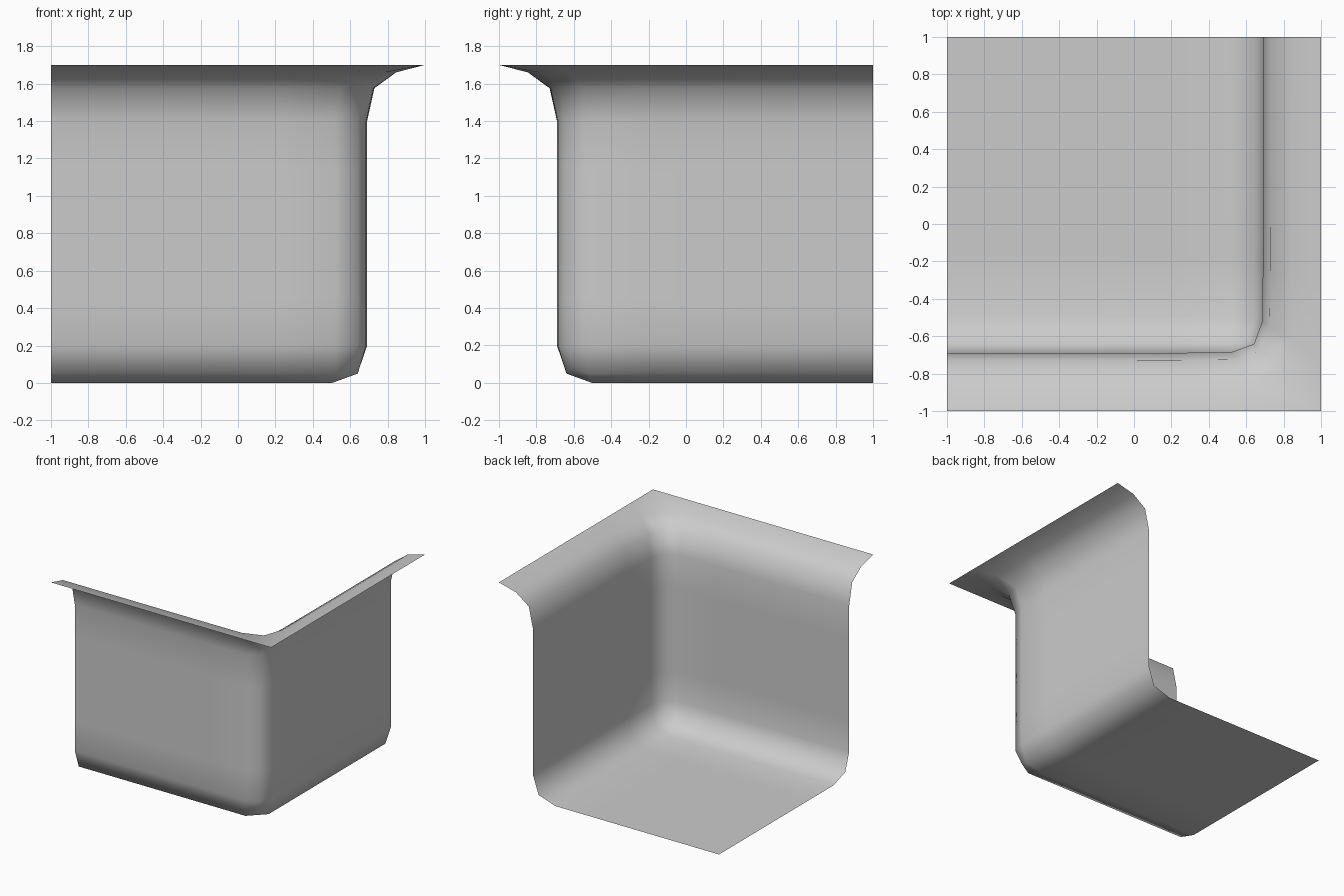
import bpy, bmesh

if "Cube" in bpy.data.objects:
    bpy.data.objects.remove(bpy.data.objects["Cube"])

# One plain grey for the whole sheet
grey = bpy.data.materials.new("light_grey")
grey.use_nodes = True
colour = (0.6, 0.6, 0.6, 1.0)
grey.diffuse_color = colour
grey.node_tree.nodes["Principled BSDF"].inputs["Base Color"].default_value = colour

WALL, CORNER, RIM = 0.69, 0.68, 1.0
bm = bmesh.new()
crease = bm.verts.layers.float.new("crease_vert")


def level(out, corner, mid, z):
    """Points along the front wall, round the corner and along the side wall."""
    plan = [(-1, -out), (mid, -out), (corner, -corner), (out, -mid), (out, 1)]
    return [bm.verts.new((x, y, z)) for x, y in plan]


# Walls: stacked levels from the floor edge to the flared rim
levels = [level(WALL, CORNER, 0.36, z) for z in (0, 0.4, 1.18, 1.62)]
levels.append(level(RIM, RIM, 0.45, 1.7))
for low, high in zip(levels, levels[1:]):
    for i in range(4):
        bm.faces.new((low[i], low[i + 1], high[i + 1], high[i]))
levels[-1][2][crease] = 1.0

# Floor: four panels inside the bottom level
a, b, c, d, e = levels[0]
left = bm.verts.new((-1, -0.28, 0))
middle = bm.verts.new((0.28, -0.28, 0))
back = bm.verts.new((0.28, 1, 0))
end = bm.verts.new((-1, 1, 0))
for panel in ((a, left, middle, b), (b, middle, d, c),
              (middle, back, e, d), (left, end, back, middle)):
    bm.faces.new(panel)

bmesh.ops.recalc_face_normals(bm, faces=bm.faces)
floor = next(f for f in bm.faces if end in f.verts)
if floor.normal.z < 0:
    bmesh.ops.reverse_faces(bm, faces=bm.faces)
for f in bm.faces:
    f.smooth = True

mesh = bpy.data.meshes.new("corner_tray")
bm.to_mesh(mesh)
bm.free()
mesh.materials.append(grey)
tray = bpy.data.objects.new("corner_tray", mesh)
bpy.context.collection.objects.link(tray)

# Round the folds while keeping the outer corners square
sub = tray.modifiers.new("rounding", "SUBSURF")
sub.levels = sub.render_levels = 1
sub.use_limit_surface = False
sub.boundary_smooth = "PRESERVE_CORNERS"
